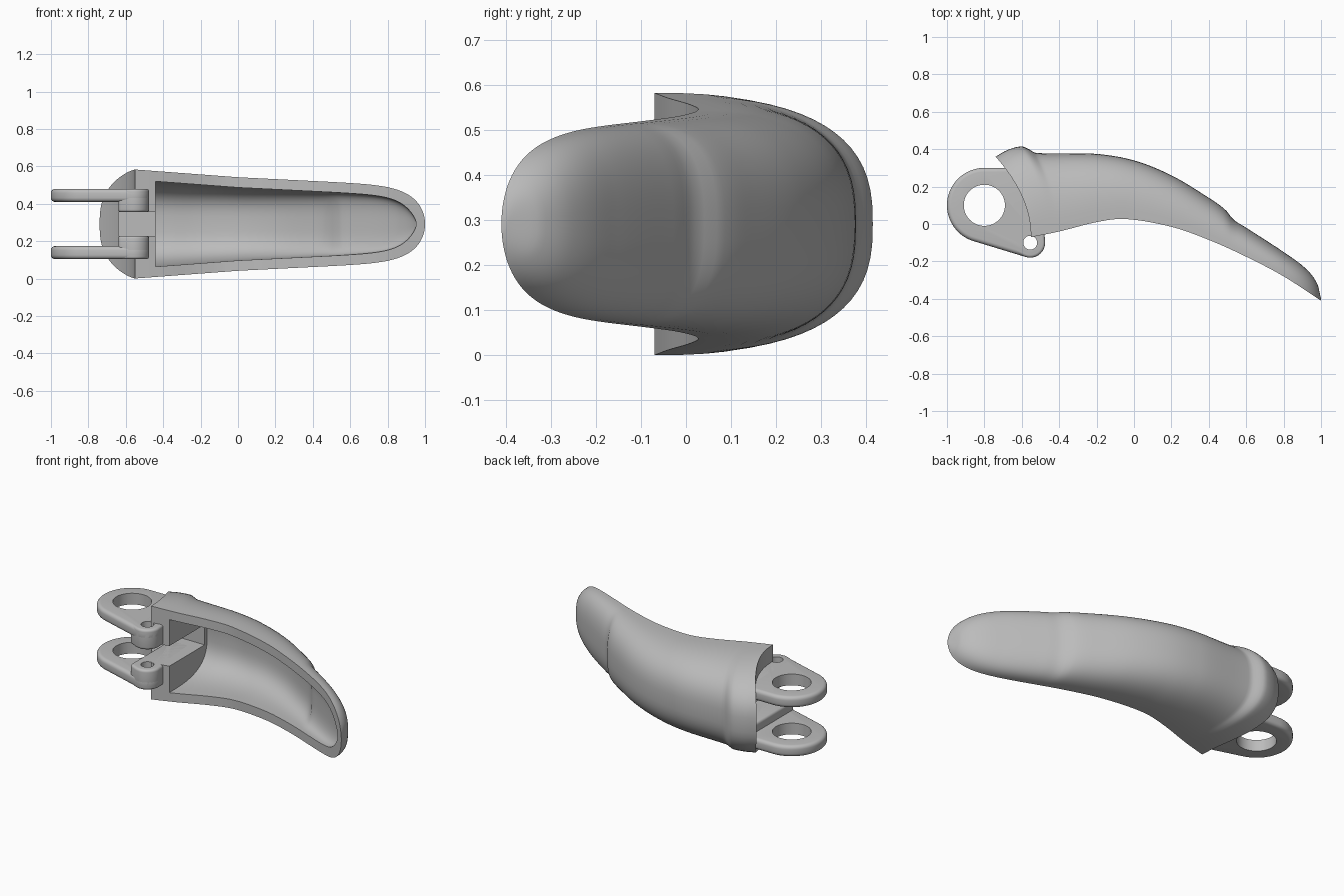
import bpy, bmesh, math
from mathutils import Vector
from mathutils.geometry import convex_hull_2d

if "Cube" in bpy.data.objects:
    bpy.data.objects.remove(bpy.data.objects["Cube"], do_unlink=True)

MID = 0.292          # height of the symmetry plane
START = -0.55        # hinge end of the shell
ARC = 36             # segments round each cross-section

grey = bpy.data.materials.new("plain grey")
grey.use_nodes = True
grey.diffuse_color = (0.5, 0.5, 0.5, 1)
grey.node_tree.nodes["Principled BSDF"].inputs["Base Color"].default_value = (0.5, 0.5, 0.5, 1)

# Side profile of the shell: outer back and open rim
BACK = [(-0.55, 0.36), (-0.51, 0.395), (-0.46, 0.415), (-0.435, 0.4), (-0.41, 0.38),
        (-0.2, 0.375), (0, 0.34), (0.2, 0.26), (0.4, 0.14), (0.49, 0.075), (0.53, 0.025),
        (0.6, -0.02), (0.8, -0.15), (0.92, -0.24), (0.98, -0.32), (1, -0.4)]
RIM = [(-0.55, -0.07), (-0.4, -0.04), (-0.2, 0.01), (-0.05, 0.027), (0.2, -0.015),
       (0.4, -0.085), (0.6, -0.175), (0.8, -0.28), (1, -0.41)]


def curve(points, x):
    """Smooth interpolation through the profile points."""
    last = len(points) - 1
    i = max(k for k in range(last) if k == 0 or points[k][0] <= x)

    def slope(k):
        a, b = points[max(k - 1, 0)], points[min(k + 1, last)]
        return (b[1] - a[1]) / (b[0] - a[0])

    (x0, y0), (x1, y1) = points[i], points[i + 1]
    w = x1 - x0
    t = (x - x0) / w
    return (y0 * (1 + 2 * t) * (1 - t) ** 2 + y1 * t * t * (3 - 2 * t)
            + w * (slope(i) * t * (1 - t) ** 2 - slope(i + 1) * t * t * (1 - t)))


def half_width(x):
    if x < 0:
        return 0.25 - 0.075 * x
    return (0.25 - 0.05 * x) * math.sqrt(max(1 - x ** 9.4, 0))


def arch(x, back, rim, half, lean, power=2.65):
    """One arched cross-section, leaning toward the hinge at its top."""
    ring = []
    for k in range(ARC + 1):
        a = math.pi * k / ARC
        c, s = math.cos(a), abs(math.sin(a)) ** (2 / power)
        if k in (0, ARC):
            s = 0
        z = math.copysign(abs(c) ** (2 / power), c) * half
        ring.append(Vector((x - lean * s * s, rim + (back - rim) * s, MID + z)))
    return ring


def make(name, bm):
    bmesh.ops.recalc_face_normals(bm, faces=bm.faces)
    mesh = bpy.data.meshes.new(name)
    bm.to_mesh(mesh)
    bm.free()
    ob = bpy.data.objects.new(name, mesh)
    bpy.context.collection.objects.link(ob)
    mesh.materials.append(grey)
    return ob


def loft(name, rings):
    bm = bmesh.new()
    rows = [[bm.verts.new(p) for p in ring] for ring in rings]
    n = len(rows[0])
    for a, b in zip(rows, rows[1:]):
        for k in range(n):
            j = (k + 1) % n
            bm.faces.new((a[k], a[j], b[j], b[k]))
    # Caps are strips between mirrored points
    for row in (rows[0], rows[-1]):
        for k in range(n // 2):
            loop = [row[k], row[k + 1], row[n - 2 - k], row[n - 1 - k]]
            unique = list(dict.fromkeys(loop))
            if len(unique) > 2:
                bm.faces.new(unique)
    return make(name, bm)


def prism(name, points, low, high):
    pts = [Vector(p) for p in points]
    bm = bmesh.new()
    base = bm.faces.new([bm.verts.new((pts[i].x, pts[i].y, low)) for i in convex_hull_2d(pts)])
    top = bmesh.ops.extrude_face_region(bm, geom=[base])["geom"]
    bmesh.ops.translate(bm, vec=(0, 0, high - low),
                        verts=[v for v in top if isinstance(v, bmesh.types.BMVert)])
    return make(name, bm)


def circle(x, y, r, n=48):
    return [(x + r * math.cos(math.tau * k / n), y + r * math.sin(math.tau * k / n)) for k in range(n)]


def finish(ob, cutters=(), bevel=0):
    bpy.ops.object.select_all(action='DESELECT')
    bpy.context.view_layer.objects.active = ob
    ob.select_set(True)
    if bevel:
        m = ob.modifiers.new("rounded edges", 'BEVEL')
        m.width, m.segments, m.limit_method, m.angle_limit = bevel, 4, 'ANGLE', math.radians(40)
        bpy.ops.object.modifier_apply(modifier=m.name)
    for cutter in cutters:
        m = ob.modifiers.new("cut", 'BOOLEAN')
        m.operation, m.solver, m.object = 'DIFFERENCE', 'EXACT', cutter
        bpy.ops.object.modifier_apply(modifier=m.name)
    bpy.ops.object.shade_smooth_by_angle(angle=math.radians(35))


# Outer shell
outer = []
STEPS = 90
for i in range(STEPS):
    t = i / (STEPS - 1)
    x = START + (0.9995 - START) * math.sin(t * math.pi / 2) ** 1.0
    lean = 0.19 * max(0, (-0.2 - x) / 0.35)
    outer.append(arch(x, curve(BACK, x), curve(RIM, x), half_width(x), lean))
# Extra close rows around the raised lip at the hinge end
lip = []
for i in range(16):
    x = START + 0.16 * i / 16
    lip.append(arch(x, curve(BACK, x), curve(RIM, x), half_width(x), 0.19 * (-0.2 - x) / 0.35))
shell = loft("fingertip_shell", lip + [r for r in outer if r[0].x > START + 0.16])

# Hollow interior, open toward the front
hollow = []
STEPS = 60
for i in range(STEPS):
    t = math.sin(math.pi / 2 * i / (STEPS - 1))
    x = -0.44 + 1.393 * t
    taper = math.sqrt(max(1 - t ** 30, 0.04))
    rim = curve(RIM, x)
    back = min(curve(BACK, x), 0.38) - 0.055
    back = rim + max(back - rim, 0.02) * taper
    ring = arch(x, back, rim, max(half_width(x) - 0.055, 0.03) * taper, 0, 3)
    drop = Vector((0, -0.3, 0))
    hollow.append([ring[0] + drop] + ring + [ring[-1] + drop])
cavity = loft("cavity_cutter", hollow)
slot = prism("slot_cutter", [(-0.64, -0.3), (-0.4, -0.3), (-0.4, 0.3), (-0.64, 0.3)],
             MID - 0.063, MID + 0.063)
finish(shell, (cavity, slot))

# Hinge arms and knuckle blocks, mirrored about the middle plane
PIVOT, PIN = (-0.8, 0.1), (-0.555, -0.1)
pivot_hole = prism("pivot_hole_cutter", circle(*PIVOT, 0.11, 64), -0.1, 0.7)
pin_hole = prism("pin_hole_cutter", circle(*PIN, 0.037), -0.1, 0.7)
arm_outline = circle(*PIVOT, 0.2, 96) + circle(*PIN, 0.08) + [(-0.6, 0.3), (-0.5, 0.0)]
knuckle_outline = circle(*PIN, 0.08) + [(-0.64, -0.15), (-0.64, 0.25), (-0.5, 0.25)]
for side, label in ((1, "upper"), (-1, "lower")):
    for part, outline, inner, holes, bevel in (
            ("hinge_arm", arm_outline, 0.118, (pivot_hole, pin_hole), 0.022),
            ("knuckle_block", knuckle_outline, 0.063, (pin_hole,), 0.015)):
        low, high = sorted((MID + side * inner, MID + side * 0.188))
        ob = prism(label + "_" + part, outline, low, high)
        finish(ob, holes, bevel)

# Cutters have done their work
for cutter in (cavity, slot, pivot_hole, pin_hole):
    bpy.data.objects.remove(cutter, do_unlink=True)
